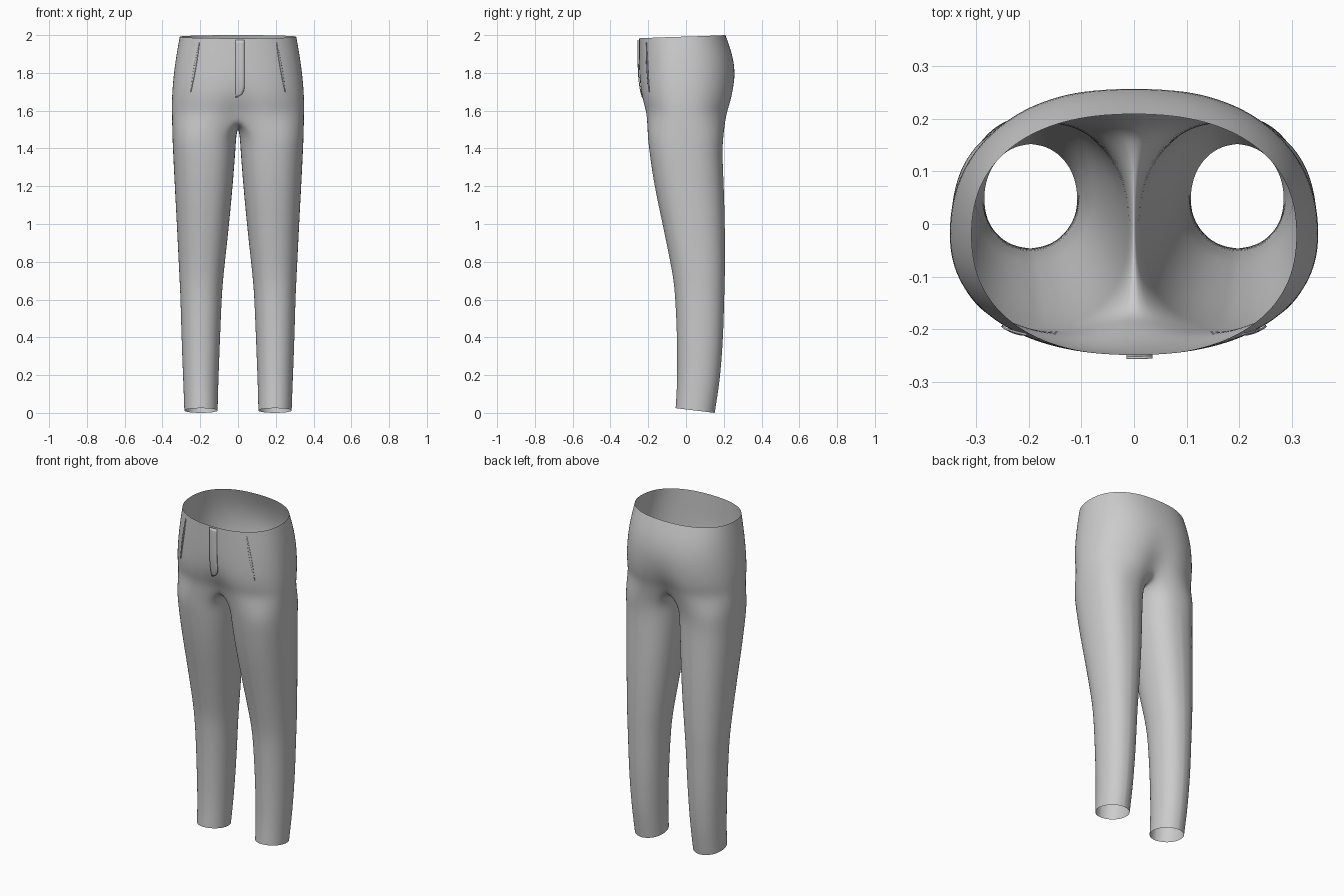
import bpy, bmesh, math
from mathutils import Vector
from mathutils.bvhtree import BVHTree

if "Cube" in bpy.data.objects:
    bpy.data.objects.remove(bpy.data.objects["Cube"], do_unlink=True)

cloth = bpy.data.materials.new("grey cloth")
cloth.use_nodes = True
GREY = (0.6, 0.6, 0.6, 1)
cloth.diffuse_color = GREY
cloth.node_tree.nodes["Principled BSDF"].inputs["Base Color"].default_value = GREY

OUTER, INNER = 17, 7      # ring points shared with the hips / along the crotch

# Hip rings: height, half width, front y, back y, dip of the centre line
HIPS = [(2.0, .31, -.25, .21, 0), (1.9, .327, -.25, .247, 0), (1.8, .341, -.25, .263, 0),
        (1.7, .35, -.248, .258, .012), (1.63, .352, -.235, .245, .03),
        (1.58, .351, -.222, .23, .045)]
# Leg rings: height, inner x, outer x, front y, back y
LEGS = [(1.47, .008, .349, -.205, .2), (1.38, .013, .345, -.195, .192),
        (1.2, .027, .336, -.167, .2), (1.0, .046, .325, -.124, .206),
        (.8, .068, .315, -.083, .207), (.7, .079, .31, -.065, .205),
        (.6, .086, .305, -.056, .202), (.4, .094, .3, -.047, .197),
        (.2, .102, .292, -.046, .182), (.1, .105, .288, -.05, .168), (0, .107, .285, -.055, .152)]
# Crotch seam from back to front: y, z
CROTCH = [(.155, 1.55), (.115, 1.527), (.065, 1.513), (.0, 1.508),
          (-.06, 1.515), (-.115, 1.53), (-.155, 1.552)]


def power(v, n):
    return math.copysign(abs(v) ** (2 / n), v)


def hip_ring(z, width, front, back, dip):
    pts, mid = [], -.02
    for i in range(OUTER):
        a = math.pi * (i / (OUTER - 1) - .5)
        c, s = max(math.cos(a), 0), math.sin(a)
        x = width * power(c, 2.3) if 0 < i < OUTER - 1 else 0
        y = mid + power(s, 2.3) * ((back - mid) if s > 0 else (mid - front))
        y -= math.copysign(dip, s) * max(0, 1 - x / (.5 * width)) ** 2
        rim = -.017 * (.5 - s / 2) if z == 2 else 0
        pts.append((x, y, z + rim))
    return pts


def leg_ring(z, inside, outside, front, back):
    pts, n = [], 2.05 + .3 * z / 1.47
    for i in range(OUTER + INNER):
        a = math.radians(15 * i - 120)
        x = (inside + outside) / 2 + power(math.cos(a), n) * (outside - inside) / 2
        y = (front + back) / 2 + power(math.sin(a), n) * (back - front) / 2
        hem = .025 * (.5 - math.sin(a) / 2) if z == 0 else 0
        pts.append((x, y, z + hem))
    return pts


# Trousers: one half lofted from waist to hem, then mirrored
bm = bmesh.new()
hips = [[bm.verts.new(p) for p in hip_ring(*r)] for r in HIPS]
for a, b in zip(hips, hips[1:]):
    for i in range(OUTER - 1):
        bm.faces.new((a[i], b[i], b[i + 1], a[i + 1]))
seam = hips[-1] + [bm.verts.new((0, y, z)) for y, z in CROTCH]
legs = [seam] + [[bm.verts.new(p) for p in leg_ring(*r)] for r in LEGS]
count = OUTER + INNER
for a, b in zip(legs, legs[1:]):
    for i in range(count):
        j = (i + 1) % count
        bm.faces.new((a[i], b[i], b[j], a[j]))
# Pressed creases down the front and back of the leg
crease = bm.edges.layers.float.new("crease_edge")
for a, b in zip(legs[2:], legs[3:]):
    for i in (2, 14):
        bm.edges.get((a[i], b[i]))[crease] = .5
bmesh.ops.recalc_face_normals(bm, faces=bm.faces)
if sum(f.normal.x * f.calc_area() * (f.calc_center_median().x - .18) for f in bm.faces) < 0:
    bmesh.ops.reverse_faces(bm, faces=bm.faces)
mesh = bpy.data.meshes.new("trousers")
bm.to_mesh(mesh)
bm.free()
mesh.materials.append(cloth)
mesh.polygons.foreach_set("use_smooth", [True] * len(mesh.polygons))
trousers = bpy.data.objects.new("trousers", mesh)
bpy.context.collection.objects.link(trousers)
mirror = trousers.modifiers.new("mirror", 'MIRROR')
mirror.use_clip = True
subsurf = trousers.modifiers.new("smooth", 'SUBSURF')
subsurf.levels = subsurf.render_levels = 2

bpy.context.view_layer.update()
surface = BVHTree.FromObject(trousers, bpy.context.evaluated_depsgraph_get())


def front_plate(name, rows, lift):
    """Thin patch laid on the front; rows of (left x, right x, z)."""
    bm = bmesh.new()
    grid = []
    for x0, x1, z in rows:
        line = []
        for k in range(4):
            x = x0 + (x1 - x0) * k / 3
            hit, normal, _, _ = surface.ray_cast(Vector((x, -1, z)), Vector((0, 1, 0)))
            line.append(bm.verts.new(hit + Vector((0, -lift, 0))))
        grid.append(line)
    for a, b in zip(grid, grid[1:]):
        for k in range(3):
            bm.faces.new((a[k], b[k], b[k + 1], a[k + 1]))
    mesh = bpy.data.meshes.new(name)
    bm.to_mesh(mesh)
    bm.free()
    mesh.materials.append(cloth)
    mesh.polygons.foreach_set("use_smooth", [True] * len(mesh.polygons))
    obj = bpy.data.objects.new(name, mesh)
    bpy.context.collection.objects.link(obj)
    solid = obj.modifiers.new("thickness", 'SOLIDIFY')
    solid.thickness = lift
    solid.offset = 0


# Fly flap with a rounded lower corner
fly = []
for i in range(17):
    z = 1.975 - .305 * i / 16
    low = max(0, (1.73 - z) / .06)
    fly.append((-.014, -.012 + .047 * math.sqrt(max(.02, 1 - low * low)), z))
front_plate("fly_flap", fly, .005)

# Slanted front pocket edges
for side, name in ((1, "left_pocket_edge"), (-1, "right_pocket_edge")):
    rows = []
    for i in range(13):
        t = i / 12
        x = side * (.205 + .045 * t)
        half = .001 + .004 * math.sin(math.pi * t)
        rows.append((x - half, x + half, 1.96 - .26 * t))
    front_plate(name, rows, .004)
